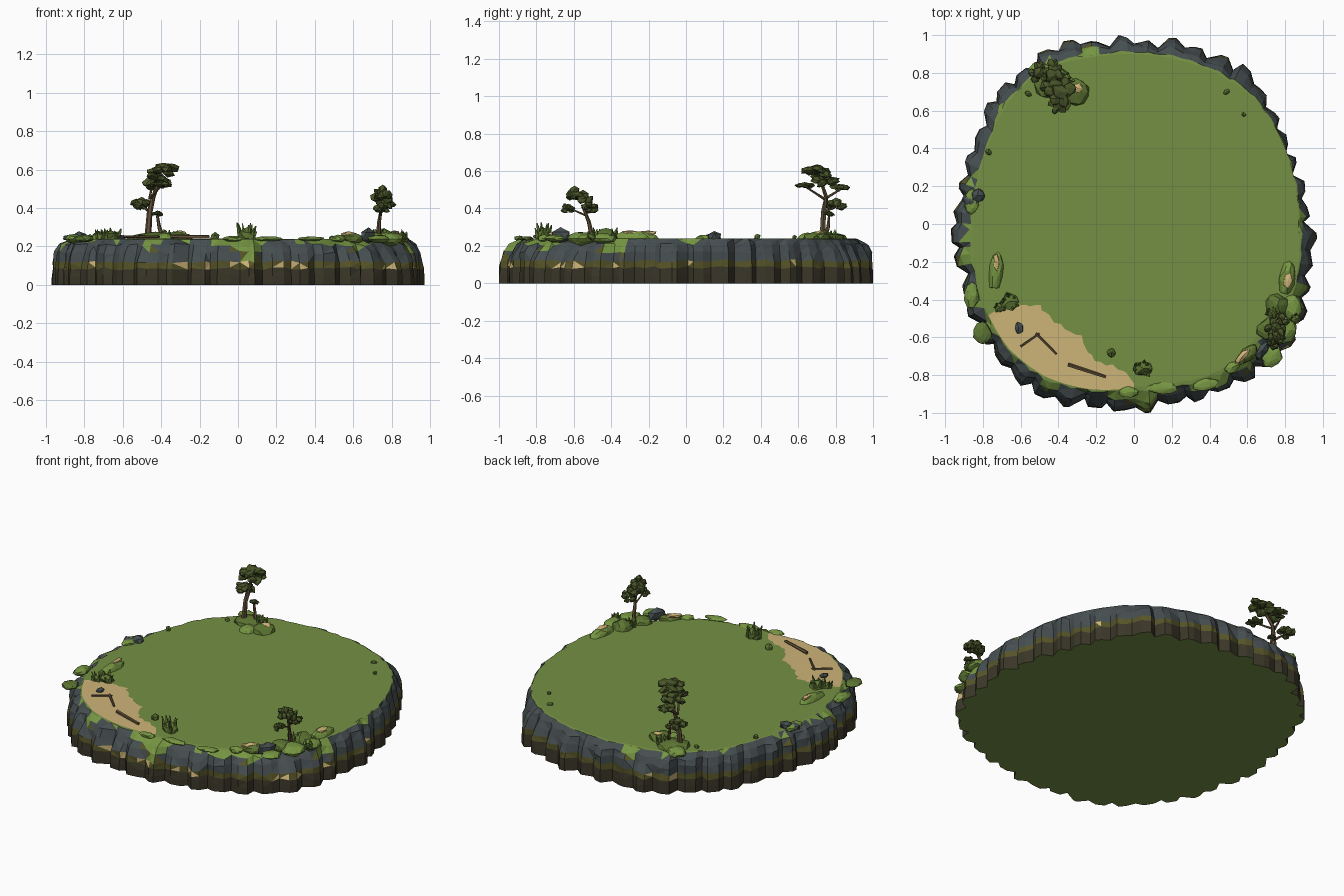
import bpy, bmesh, math, random
from mathutils import Vector, Matrix, Euler, noise

if "Cube" in bpy.data.objects:
    bpy.data.objects.remove(bpy.data.objects["Cube"])

random.seed(7)
U = random.uniform
TOP = 0.24

# Materials: one per flat colour (sRGB converted to linear)
def lin(c):
    return c / 12.92 if c <= 0.04045 else ((c + 0.055) / 1.055) ** 2.4

COLOURS = [("grass", (117, 144, 68)), ("bright_grass", (118, 150, 66)), ("bush_green", (92, 116, 50)),
           ("dark_leaf", (72, 84, 40)), ("slate", (70, 78, 80)), ("umber", (58, 54, 40)),
           ("olive_band", (86, 84, 40)), ("sand", (206, 180, 120)), ("bark", (98, 82, 58))]
MATS = []
for nm, rgb in COLOURS:
    m = bpy.data.materials.new(nm)
    m.diffuse_color = [lin(c / 255) for c in rgb] + [1]
    m.use_nodes = True
    m.node_tree.nodes["Principled BSDF"].inputs["Base Color"].default_value = m.diffuse_color
    MATS.append(m)
GRASS, BRIGHT, BUSH, LEAF, SLATE, UMBER, OLIVE, SAND, BARK = range(9)


def finish(bm, name):
    me = bpy.data.meshes.new(name)
    bmesh.ops.recalc_face_normals(bm, faces=bm.faces)
    bm.to_mesh(me)
    bm.free()
    for m in MATS:
        me.materials.append(m)
    ob = bpy.data.objects.new(name, me)
    bpy.context.collection.objects.link(ob)
    return ob


def lump(bm, loc, size, mat, rot=(0, 0, 0), sub=1, rough=0.18):
    """Faceted rock or leaf clump."""
    vs = bmesh.ops.create_icosphere(bm, subdivisions=sub, radius=1)["verts"]
    M = Matrix.LocRotScale(Vector(loc), Euler(rot), Vector(size))
    for v in vs:
        v.co = M @ (v.co * U(1 - rough, 1 + rough))
    for f in {f for v in vs for f in v.link_faces}:
        f.material_index = mat


def tube(bm, pts, r0, r1, mat, sides=6):
    """Tapered limb through the given points."""
    pts = [Vector(p) for p in pts]
    rings = []
    for i, p in enumerate(pts):
        d = pts[min(i + 1, len(pts) - 1)] - pts[max(i - 1, 0)]
        q = d.to_track_quat('Z', 'Y')
        r = r0 + (r1 - r0) * i / (len(pts) - 1)
        rings.append([bm.verts.new(p + q @ Vector((r * math.cos(a), r * math.sin(a), 0)))
                      for a in [k * math.tau / sides for k in range(sides)]])
    faces = [bm.faces.new(rings[0][::-1]), bm.faces.new(rings[-1])]
    for a, b in zip(rings, rings[1:]):
        for k in range(sides):
            j = (k + 1) % sides
            faces.append(bm.faces.new((a[k], a[j], b[j], b[k])))
    for f in faces:
        f.material_index = mat


def pad(bm, x, y, z, r, h, n=6):
    """Layered foliage pad made of small tilted slabs."""
    for k in range(n):
        a = k * math.tau / n + U(-.3, .3)
        lump(bm, (x + .55 * r * math.cos(a), y + .55 * r * math.sin(a), z + U(-.5, .5) * h),
             (r * .5, r * .42, h * .6), LEAF, (U(-.4, .4), U(-.4, .4), a), rough=.25)
    lump(bm, (x, y, z + h * .4), (r * .55, r * .55, h * .7), LEAF, rough=.25)


def bush(bm, x, y, r, h, n=9):
    """Low leafy clump with upright pointed leaves."""
    lump(bm, (x, y, TOP + h * .2), (r * .8, r * .8, h * .45), BUSH, rough=.3)
    for k in range(n):
        a, d = k * math.tau / n + U(-.3, .3), r * U(.3, .8)
        base = Vector((x + d * .8 * math.cos(a), y + d * .8 * math.sin(a), TOP))
        tip = base + Vector((r * .35 * math.cos(a), r * .35 * math.sin(a), h * U(.6, 1)))
        tube(bm, [base, base.lerp(tip, .55), tip], r * .28, r * .05, BUSH if k % 3 else BRIGHT, 4)


# Island outline: radius every 15 degrees, at the foot and at the plateau rim
FOOT = [.94, .92, .94, .98, 1, .98, .96, .99, 1, .99, .97, .95,
        .97, .95, 1, 1.02, 1.02, 1, .98, .98, 1, 1.05, 1.03, .99]
RIM = [.87, .88, .9, .92, .91, .9, .9, .91, .95, .93, .88, .85,
       .85, .87, .9, .93, .93, .9, .86, .87, .9, .88, .91, .9]

def radius(table, a):
    t = (a / math.tau * 24) % 24
    i = int(t)
    return table[i] + (table[(i + 1) % 24] - table[i]) * (t - i)

# Cliff: ring stack with projecting rock columns, three points per column
N = 132
LEVELS = [(0, 0), (.045, .0), (.085, .02), (.12, .06), (.168, .14), (.208, .38), (.237, .85), (TOP, 1)]
BANDS = [UMBER, UMBER, OLIVE, SLATE, SLATE, SLATE, GRASS]
angs, foot, slump = [], [], []
for c in range(N // 3):
    out, sl = U(-.02, .02), U(-.12, .25)
    for k in range(3):
        a = (c * 3 + k + U(-.3, .3)) * math.tau / N
        angs.append(a)
        foot.append(radius(FOOT, a) + (out - .03 if k == 0 else out + U(-.004, .012)))
        slump.append(sl)
xs = [r * math.cos(a) for r, a in zip(foot, angs)]
ys = [r * math.sin(a) for r, a in zip(foot, angs)]
fit = lambda v, vs, h: (v - min(vs)) / (max(vs) - min(vs)) * 2 * h - h
feet = [Vector((fit(x, xs, .97), fit(y, ys, 1), 0)) for x, y in zip(xs, ys)]

bm = bmesh.new()
rings = []
for li, (z, t) in enumerate(LEVELS):
    ring = []
    for i, a in enumerate(angs):
        rim = Vector((math.cos(a), math.sin(a), 0)) * radius(RIM, a)
        tt = max(0, t + (slump[i] if li in (4, 5) else 0) + (U(-.05, .05) if 1 < li < 7 else 0))
        p = feet[i].lerp(rim, min(tt, 1))
        p.z = z + (U(-.008, .008) if 0 < li < 6 else 0)
        ring.append(bm.verts.new(p))
    rings.append(ring)
for li, mat in enumerate(BANDS):
    for i in range(N):
        j = (i + 1) % N
        f = bm.faces.new((rings[li][i], rings[li][j], rings[li + 1][j], rings[li + 1][i]))
        f.material_index = mat
bmesh.ops.triangulate(bm, faces=bm.faces[:])
# grass spilling over the edge, mostly at the front; a few sandy flecks in the band
for f in bm.faces:
    c = f.calc_center_median()
    front = max(0, -c.y)
    if f.material_index == SLATE:
        n = noise.noise(Vector((c.x * 6, c.y * 6, 3))) + .45 * front + (c.z - .2) * 6
        if n > .47:
            f.material_index = BRIGHT
        elif n > .36 and c.z < .19:
            f.material_index = OLIVE
    elif f.material_index == OLIVE and random.random() < .04 + .08 * front:
        f.material_index = SAND
# flat plateau and underside
for ring, z in ((rings[-1], TOP), (rings[0], 0)):
    mid = bm.verts.new((0, 0, z))
    for i in range(N):
        bm.faces.new((ring[i], ring[(i + 1) % N], mid)).material_index = GRASS
finish(bm, "island_cliff")

# Beach: thin sand plate between the rim and an irregular inland edge
SHORE = [(212, .87), (214, .75), (221, .66), (231, .67), (245, .66), (254, .75), (266, .77), (271, .86)]
bm = bmesh.new()
prev = None
for (d0, r0), (d1, r1) in zip(SHORE, SHORE[1:]):
    for s in range(5):
        a = math.radians(d0 + (d1 - d0) * s / 5)
        r = r0 + (r1 - r0) * s / 5 + U(-.012, .012)
        e = max(radius(RIM, a) + .005, r + .01)
        cur = [bm.verts.new((q * math.cos(a), q * math.sin(a), z)) for q, z in ((r, TOP + .003), (e, TOP + .001))]
        if prev:
            bm.faces.new((prev[0], prev[1], cur[1], cur[0])).material_index = SAND
        prev = cur
finish(bm, "beach")

# Driftwood
bm = bmesh.new()
for p, q, r in [((-.35, -.745), (-.15, -.81), .011), ((-.6, -.65), (-.5, -.58), .007), ((-.52, -.58), (-.41, -.69), .008)]:
    tube(bm, [(*p, .252), (*q, .25)], r, r * .8, BARK, 5)
finish(bm, "driftwood")

# Grassy mounds around the rim: x, y, half sizes, turn, colour
bm = bmesh.new()
for x, y, sx, sy, sz, rot, mat in [
        (.81, -.29, .045, .09, .04, -.15, BRIGHT), (.76, -.43, .06, .06, .05, 0, BUSH),
        (.84, -.44, .05, .07, .03, 0, BRIGHT), (.79, -.56, .07, .07, .035, 0, BRIGHT),
        (.71, -.56, .06, .06, .035, 0, BUSH), (.73, -.7, .06, .05, .02, .7, BRIGHT),
        (.6, -.69, .07, .035, .03, .75, BUSH), (.52, -.76, .04, .03, .02, .5, BRIGHT),
        (-.73, -.25, .04, .1, .035, -.1, BRIGHT), (-.86, -.38, .04, .07, .025, 0, BRIGHT),
        (-.8, -.58, .05, .06, .02, 0, BUSH),
        (-.43, .75, .1, .09, .035, .3, BUSH), (-.5, .81, .06, .05, .03, 0, BRIGHT),
        (-.31, .7, .07, .07, .04, 0, BUSH), (-.38, .65, .05, .05, .03, 0, BRIGHT),
        (-.86, .12, .04, .07, .02, 0, BRIGHT), (.15, -.87, .08, .03, .012, 0, BRIGHT),
        (-.03, -.89, .05, .03, .015, 0, BRIGHT), (.38, -.85, .07, .03, .012, .2, BRIGHT)]:
    lump(bm, (x, y, TOP), (sx, sy, sz), mat, (0, 0, rot), 2, .13)
# sandy crowns on the mounds
for x, y, sx, sy, z, rot in [(.815, -.3, .03, .05, .272, -.15), (.575, -.7, .06, .022, .263, .75),
                             (-.73, -.2, .016, .05, .27, 0), (-.3, .72, .035, .03, .27, 0)]:
    lump(bm, (x, y, z), (sx, sy, .014), SAND, (0, 0, rot))
finish(bm, "grassy_mounds")

# Loose rocks
bm = bmesh.new()
for x, y, sx, sy, sz, mat in [(-.83, .15, .04, .04, .03, SLATE), (-.87, .12, .05, .03, .02, SLATE),
                              (-.61, -.55, .035, .025, .015, SLATE), (.68, -.67, .06, .03, .045, SLATE),
                              (-.12, -.68, .025, .025, .025, BUSH), (.49, .7, .02, .015, .015, BUSH),
                              (.58, .58, .013, .013, .015, BUSH), (-.77, .38, .018, .018, .02, BUSH),
                              (-.56, .69, .022, .015, .015, BUSH)]:
    lump(bm, (x, y, TOP + sz * .3), (sx, sy, sz), mat, (0, 0, U(0, 3)))
finish(bm, "loose_rocks")

# Bushes
bm = bmesh.new()
for x, y, r, h in [(.05, -.765, .06, .085), (-.66, -.41, .06, .06), (-.71, -.44, .04, .05),
                   (.73, -.47, .04, .06), (.86, -.5, .035, .05), (-.36, .76, .05, .05)]:
    bush(bm, x, y, r, h)
finish(bm, "bushes")

# Tall back-left tree with a small side stem
bm = bmesh.new()
tube(bm, [(-.47, .73, .24), (-.46, .735, .38), (-.44, .75, .46), (-.40, .71, .58)], .018, .008, BARK)
tube(bm, [(-.39, .74, .24), (-.41, .76, .30), (-.42, .765, .36)], .013, .007, BARK)
for end in [(-.50, .80, .41), (-.40, .64, .515), (-.45, .83, .505)]:
    tube(bm, [(-.46, .74, .38 if end[2] < .45 else .45), end], .008, .005, BARK, 5)
for p in [(-.39, .70, .60, .085, .036), (-.42, .74, .55, .08, .035), (-.40, .635, .52, .055, .018),
          (-.43, .82, .51, .055, .02), (-.50, .80, .42, .06, .033), (-.42, .765, .37, .03, .016)]:
    pad(bm, *p)
finish(bm, "tall_tree")

# Small front-right tree
bm = bmesh.new()
tube(bm, [(.73, -.5, .24), (.735, -.52, .33), (.75, -.555, .42)], .014, .007, BARK)
tube(bm, [(.74, -.53, .36), (.74, -.62, .4)], .006, .004, BARK, 5)
for p in [(.755, -.595, .48, .05, .035), (.75, -.55, .45, .06, .04),
          (.775, -.515, .405, .048, .03), (.74, -.63, .40, .038, .025)]:
    pad(bm, *p)
finish(bm, "small_tree")
